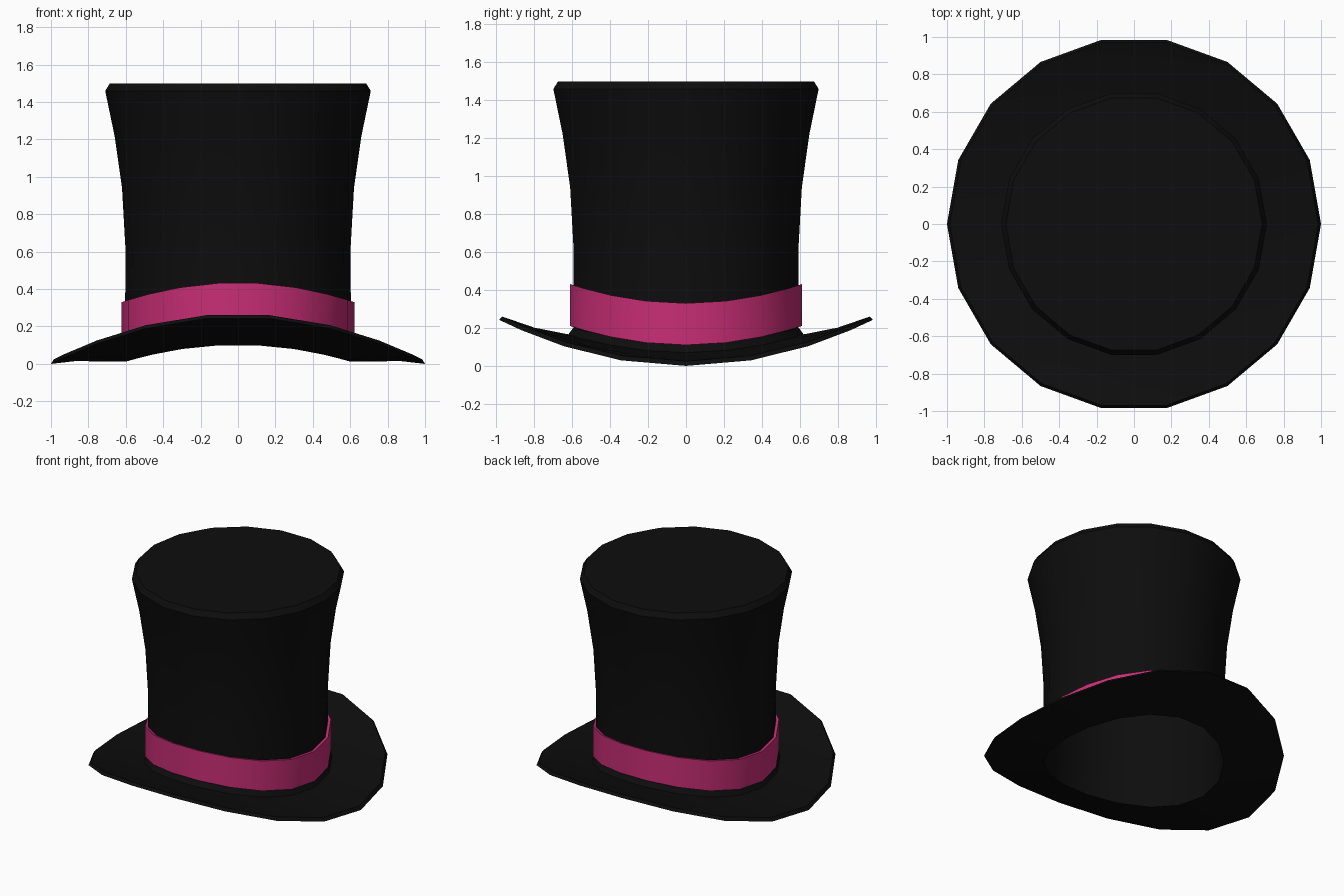
import bpy, bmesh, math

if "Cube" in bpy.data.objects:
    bpy.data.objects.remove(bpy.data.objects["Cube"])

SIDES = 18


def material(name, color):
    m = bpy.data.materials.new(name)
    m.diffuse_color = (*color, 1)
    m.use_nodes = True
    m.node_tree.nodes["Principled BSDF"].inputs["Base Color"].default_value = m.diffuse_color
    return m


def lathe(name, profile, mat, closed=False):
    """Revolve (radius, z, bend) rings; bend lifts each ring by bend * y^2. Radius 0 is a pole."""
    bm = bmesh.new()
    rings = []
    for r, z, bend in profile:
        if r == 0:
            rings.append([bm.verts.new((0, 0, z))] * SIDES)
            continue
        ring = []
        for i in range(SIDES):
            a = math.tau * i / SIDES
            y = r * math.sin(a)
            ring.append(bm.verts.new((r * math.cos(a), y, z + bend * y * y)))
        rings.append(ring)
    pairs = list(zip(rings, rings[1:]))
    if closed:
        pairs.append((rings[-1], rings[0]))
    for lo, hi in pairs:
        for i in range(SIDES):
            j = (i + 1) % SIDES
            quad = [lo[i], lo[j], hi[j], hi[i]]
            bm.faces.new(list(dict.fromkeys(quad)))
    bmesh.ops.recalc_face_normals(bm, faces=bm.faces)
    mesh = bpy.data.meshes.new(name)
    bm.to_mesh(mesh)
    bm.free()
    obj = bpy.data.objects.new(name, mesh)
    bpy.context.collection.objects.link(obj)
    mesh.materials.append(mat)
    bpy.ops.object.select_all(action='DESELECT')
    obj.select_set(True)
    bpy.context.view_layer.objects.active = obj
    bpy.ops.object.shade_smooth_by_angle(angle=math.radians(35))
    return obj


black = material("black_felt", (0.004, 0.004, 0.004))
pink = material("pink_ribbon", (0.58, 0.027, 0.18))

# Hollow hat body: inside cap and wall, saddle-shaped brim, flared crown, flat top
lathe("hat_body", [
    (0, 1.48, 0), (0.68, 1.46, 0), (0.645, 1.22, 0), (0.605, 0.94, 0), (0.588, 0.62, 0),
    (0.59, 0.30, 0.25), (0.60, 0.012, 0.25),
    (0.87, 0.015, 0.25), (1.0, 0.0, 0.25), (0.985, 0.025, 0.25),
    (0.81, 0.042, 0.25), (0.63, 0.07, 0.25), (0.603, 0.11, 0.26),
    (0.603, 0.33, 0.26), (0.602, 0.62, 0), (0.62, 0.94, 0), (0.66, 1.22, 0),
    (0.71, 1.46, 0), (0.685, 1.5, 0), (0, 1.5, 0),
], black)

# Ribbon band around the crown base
lathe("hat_band", [
    (0.598, 0.11, 0.27), (0.622, 0.11, 0.27), (0.622, 0.33, 0.27), (0.598, 0.33, 0.27),
], pink, closed=True)
